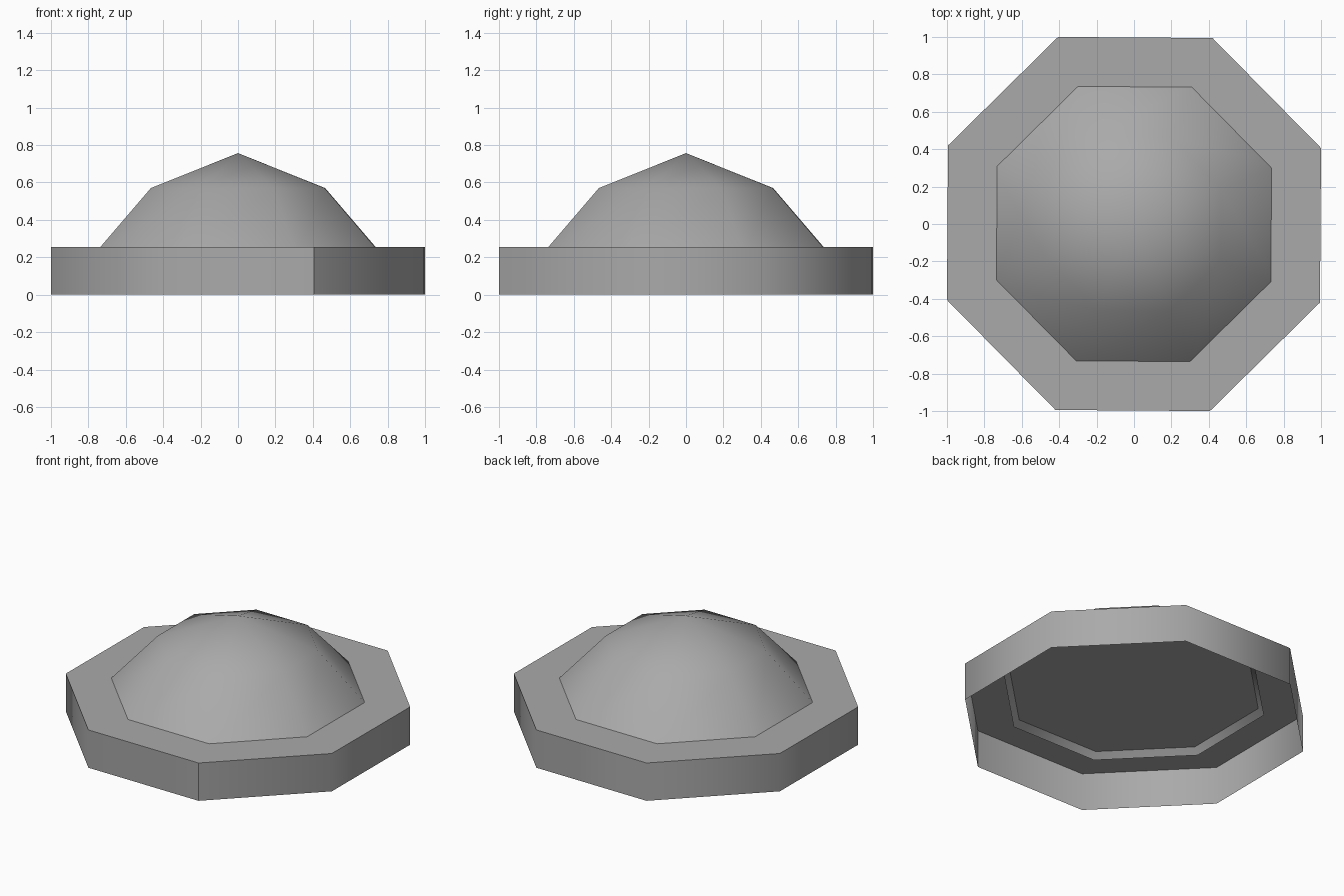
import bpy, bmesh, math

cube = bpy.data.objects.get("Cube")
if cube:
    bpy.data.objects.remove(cube, do_unlink=True)

SIDES = 8
TURN = math.radians(22.1)            # flats face the axes, very slightly turned
ACROSS = 1 / math.cos(TURN)          # half width -> corner radius

grey = bpy.data.materials.new("plain grey")
grey.use_nodes = True
colour = (0.4, 0.4, 0.4, 1)
grey.diffuse_color = colour
grey.node_tree.nodes["Principled BSDF"].inputs["Base Color"].default_value = colour


def lathe(name, profile, seam=None):
    """Eight-sided shell through (half width, height) pairs; width 0 is a point."""
    bm = bmesh.new()
    rings = []
    for width, z in profile:
        count = SIDES if width else 1
        rings.append([bm.verts.new((width * ACROSS * math.cos(TURN + i * math.tau / SIDES),
                                    width * ACROSS * math.sin(TURN + i * math.tau / SIDES), z))
                      for i in range(count)])
    for low, high in zip(rings, rings[1:]):
        for i in range(SIDES):
            j = (i + 1) % SIDES
            if len(high) == 1:
                bm.faces.new((low[i], low[j], high[0]))
            else:
                bm.faces.new((low[i], low[j], high[j], high[i]))
    # An open top ring that is marked as a seam part gets a flat lid
    if seam is not None:
        bm.faces.new(rings[-1])
        bm.edges.get((rings[0][seam], rings[1][seam])).smooth = False
    mesh = bpy.data.meshes.new(name)
    bm.to_mesh(mesh)
    bm.free()
    mesh.materials.append(grey)
    obj = bpy.data.objects.new(name, mesh)
    bpy.context.collection.objects.link(obj)
    bpy.ops.object.select_all(action='DESELECT')
    obj.select_set(True)
    bpy.context.view_layer.objects.active = obj
    bpy.ops.object.shade_smooth_by_angle(angle=math.radians(60), keep_sharp_edges=True)
    return obj


# Hollow base: thin outer wall with a flat lid, one hard corner at the front
lathe("base", [(1, 0), (1, 0.255)], seam=6)

# Dome: open shell whose lower rim pokes a little below the lid
lathe("dome", [(0.77, 0.215), (0.466, 0.57), (0, 0.757)])
